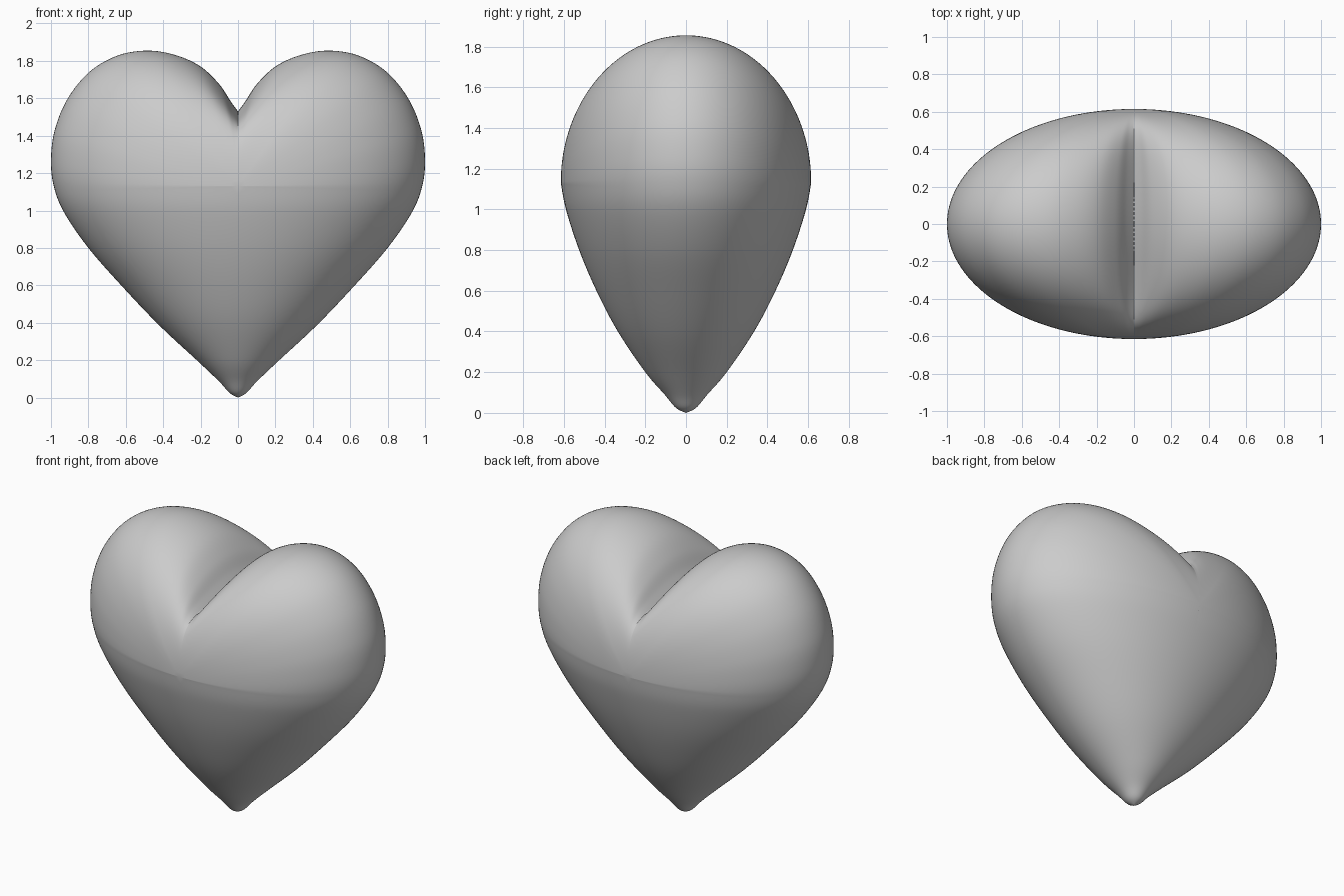
import bpy, bmesh, math

if "Cube" in bpy.data.objects:
    bpy.data.objects.remove(bpy.data.objects["Cube"])

CZ, DEPTH = 1.13, 0.615      # height of the thickest point, half depth there
RINGS, SUB = 40, 6

# right half of the front outline: notch, lobe, flank, tip
OUTLINE = [(0, 1.53), (.04, 1.585), (.1, 1.675), (.2, 1.77), (.33, 1.83), (.48, 1.855),
           (.64, 1.83), (.79, 1.745), (.91, 1.60), (.98, 1.43), (1.0, 1.27), (.985, 1.13),
           (.93, .99), (.80, .80), (.62, .595), (.42, .385), (.21, .19), (.10, .085),
           (.045, .025), (0, 0)]
# centre-line half depth below the thickest point
SIDE = [(DEPTH, CZ), (.59, 1.0), (.525, .8), (.44, .6), (.335, .4), (.2, .2),
        (.105, .09), (.05, .025), (0, 0)]


def spline(pts, n):
    """Catmull-Rom curve through the points."""
    out = []
    for i in range(len(pts) - 1):
        a, b, c, d = (pts[max(0, i - 1)], pts[i], pts[i + 1], pts[min(len(pts) - 1, i + 2)])
        for k in range(n):
            t = k / n
            out.append(tuple(.5 * (2 * q + (r - p) * t + (2 * p - 5 * q + 4 * r - s) * t * t
                                   + (3 * q - p - 3 * r + s) * t ** 3)
                             for p, q, r, s in zip(a, b, c, d)))
    return out + [tuple(pts[-1])]


def width_at(curve, z):
    """Curve width at height z, on its descending lower part."""
    for (x0, z0), (x1, z1) in zip(curve, curve[1:]):
        if z0 <= CZ + .05 and z1 <= z <= z0 and z0 > z1:
            return x0 + (x1 - x0) * (z0 - z) / (z0 - z1)
    return curve[-1][0] if z < CZ else curve[0][0]


edge = spline(OUTLINE, SUB)
edge_fine = spline(OUTLINE, 60)
side_fine = spline(SIDE, 60)


def surface(px, pz, phi):
    s = math.sin(phi)
    # the notch fades out towards the front so the face stays full
    t = min(1, max(0, (s - .1) / .9))
    k = t * t * (3 - 2 * t)
    filled = 1.855 + .03 * (1 - px / .48) if pz > CZ and px < .48 else pz
    x = s * px
    z = CZ + s * (filled + (pz - filled) * k - CZ)
    if pz >= CZ - 1e-6:
        y = DEPTH * math.cos(phi)                 # round lobes
    else:
        w = width_at(edge_fine, z)                # oval slices down to the tip
        f = 1 - (x / w) ** 2 if w > 1e-6 else 0
        y = width_at(side_fine, z) * math.sqrt(max(0, f))
    if s > .99999:
        y = 0
    return x, -y, z


# front right quarter of the heart
bm = bmesh.new()
centre = bm.verts.new((0, -DEPTH, CZ))
rings = [[bm.verts.new(surface(px, pz, math.pi / 2 * j / RINGS)) for px, pz in edge]
         for j in range(1, RINGS + 1)]
for i in range(len(edge) - 1):
    bm.faces.new((centre, rings[0][i + 1], rings[0][i]))
    for a, b in zip(rings, rings[1:]):
        bm.faces.new((a[i], a[i + 1], b[i + 1], b[i]))
for f in bm.faces:
    f.smooth = True
mesh = bpy.data.meshes.new("heart")
bm.to_mesh(mesh)
bm.free()
heart = bpy.data.objects.new("heart", mesh)
bpy.context.collection.objects.link(heart)

# mirror to left and back
mir = heart.modifiers.new("mirror", 'MIRROR')
mir.use_axis = (True, True, False)
mir.merge_threshold = .0005
